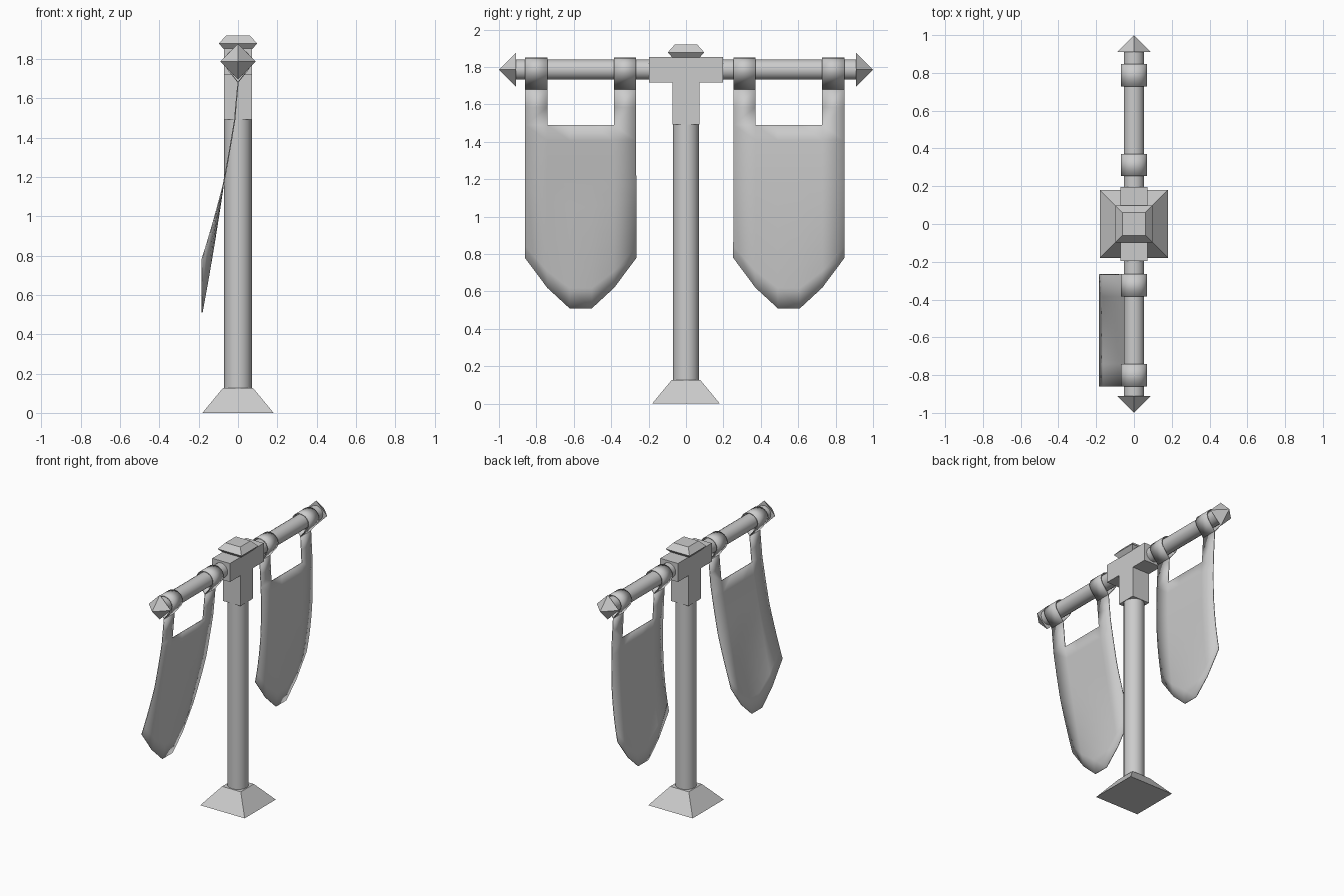
import bpy, bmesh, math
from mathutils import Matrix

cube = bpy.data.objects.get("Cube")
if cube:
    bpy.data.objects.remove(cube, do_unlink=True)

grey = bpy.data.materials.new("plain_grey")
grey.use_nodes = True
COLOUR = (0.6, 0.6, 0.6, 1)
grey.diffuse_color = COLOUR
grey.node_tree.nodes["Principled BSDF"].inputs["Base Color"].default_value = COLOUR

BAR_Z = 1.786


def finish(name, bm, smooth_angle=None, closed=True):
    if closed:
        bmesh.ops.recalc_face_normals(bm, faces=bm.faces[:])
    mesh = bpy.data.meshes.new(name)
    bm.to_mesh(mesh)
    bm.free()
    mesh.materials.append(grey)
    obj = bpy.data.objects.new(name, mesh)
    bpy.context.collection.objects.link(obj)
    if smooth_angle:
        bpy.ops.object.select_all(action='DESELECT')
        obj.select_set(True)
        bpy.context.view_layer.objects.active = obj
        bpy.ops.object.shade_smooth_by_angle(angle=math.radians(smooth_angle))
    return obj


def square_stack(name, levels):
    """Stack of square sections, each given as (half width, height)."""
    bm = bmesh.new()
    rings = [[bm.verts.new((sx * w, sy * w, z))
              for sx, sy in ((-1, -1), (1, -1), (1, 1), (-1, 1))] for w, z in levels]
    bm.faces.new(rings[0])
    bm.faces.new(rings[-1])
    for low, high in zip(rings, rings[1:]):
        for i in range(4):
            j = (i + 1) % 4
            bm.faces.new((low[i], low[j], high[j], high[i]))
    finish(name, bm)


def cone(name, sides, r1, r2, depth, matrix, smooth_angle=None):
    bm = bmesh.new()
    bmesh.ops.create_cone(bm, cap_ends=True, segments=sides, radius1=r1,
                          radius2=r2, depth=depth, matrix=matrix)
    bmesh.ops.remove_doubles(bm, verts=bm.verts[:], dist=0.0001)
    finish(name, bm, smooth_angle)


# Base, pole and cap
square_stack("base", [(0.181, 0), (0.076, 0.127)])
cone("pole", 16, 0.07, 0.07, 1.4, Matrix.Translation((0, 0, 0.82)), 40)
square_stack("cap", [(0.068, 1.845), (0.097, 1.878), (0.06, 1.92)])

# T-shaped joint, extruded from its side profile
half = [(0.073, 1.493), (0.073, 1.718), (0.197, 1.718), (0.197, 1.854)]
profile = half + [(-y, z) for y, z in reversed(half)]
bm = bmesh.new()
face = bm.faces.new([bm.verts.new((-0.072, y, z)) for y, z in profile])
new = bmesh.ops.extrude_face_region(bm, geom=[face])["geom"]
bmesh.ops.translate(bm, vec=(0.144, 0, 0),
                    verts=[v for v in new if isinstance(v, bmesh.types.BMVert)])
finish("tee_joint", bm)

# Crossbar with a pointed finial at each end
turn = Matrix.Rotation(math.pi / 2, 4, 'X')
cone("crossbar", 16, 0.054, 0.054, 1.83, Matrix.Translation((0, 0, BAR_Z)) @ turn, 40)
for side, name in ((-1, "front_finial"), (1, "back_finial")):
    rot = Matrix.Rotation(-side * math.pi / 2, 4, 'X')
    cone(name, 4, 0.09, 0, 0.09, Matrix.Translation((0, side * 0.955, BAR_Z)) @ rot)


def banner(name, centre, lean):
    """Cloth sheet with a pointed hem, hung on two straps looped over the bar."""
    bm = bmesh.new()
    top, bend, rows = 1.49, 1.16, 10
    split = 4
    ys = [centre - 0.297 + 0.594 * i / 5 for i in range(6)]
    cols = []
    # Rows are level down to the bend, then fan out to the pointed hem
    for y, hem in zip(ys, [0.78, 0.62, 0.51, 0.51, 0.62, 0.78]):
        heights = [top + (bend - top) * r / split for r in range(split)]
        heights += [bend + (hem - bend) * r / (rows - split)
                    for r in range(rows - split + 1)]
        cols.append([bm.verts.new((lean(r / rows), y, z))
                     for r, z in enumerate(heights)])
    for a, b in zip(cols, cols[1:]):
        for r in range(rows):
            bm.faces.new((a[r], a[r + 1], b[r + 1], b[r]))

    # Straps: a short flat length, then a separate teardrop loop
    join_z, steps = 1.68, 14
    arc = [math.radians(-35 + 250 * i / steps) for i in range(steps + 1)]
    loop = [(0.066 * math.cos(a), BAR_Z + 0.061 * math.sin(a)) for a in arc]
    for c in (0, 4):

        def rung(x, z):
            return bm.verts.new((x, ys[c], z)), bm.verts.new((x, ys[c + 1], z))

        knot = rung(0, join_z)
        ring = [knot] + [rung(x, z) for x, z in loop] + [knot]
        path = [(cols[c][0], cols[c + 1][0]),
                rung(lean(0) * 0.5, (top + join_z) / 2), rung(0, join_z)]
        for chain in (path, ring):
            for p, q in zip(chain, chain[1:]):
                bm.faces.new((p[0], p[1], q[1], q[0]))
    cloth = finish(name, bm, 180, closed=False)
    thick = cloth.modifiers.new("thickness", 'SOLIDIFY')
    thick.thickness = 0.006
    thick.offset = 0


# One banner swings out, the other hangs nearly straight
banner("front_banner", -0.563, lambda t: -0.017 - 0.13 * t - 0.036 * t * t)
banner("back_banner", 0.55, lambda t: 0.01 + 0.03 * t - 0.076 * t * t)
